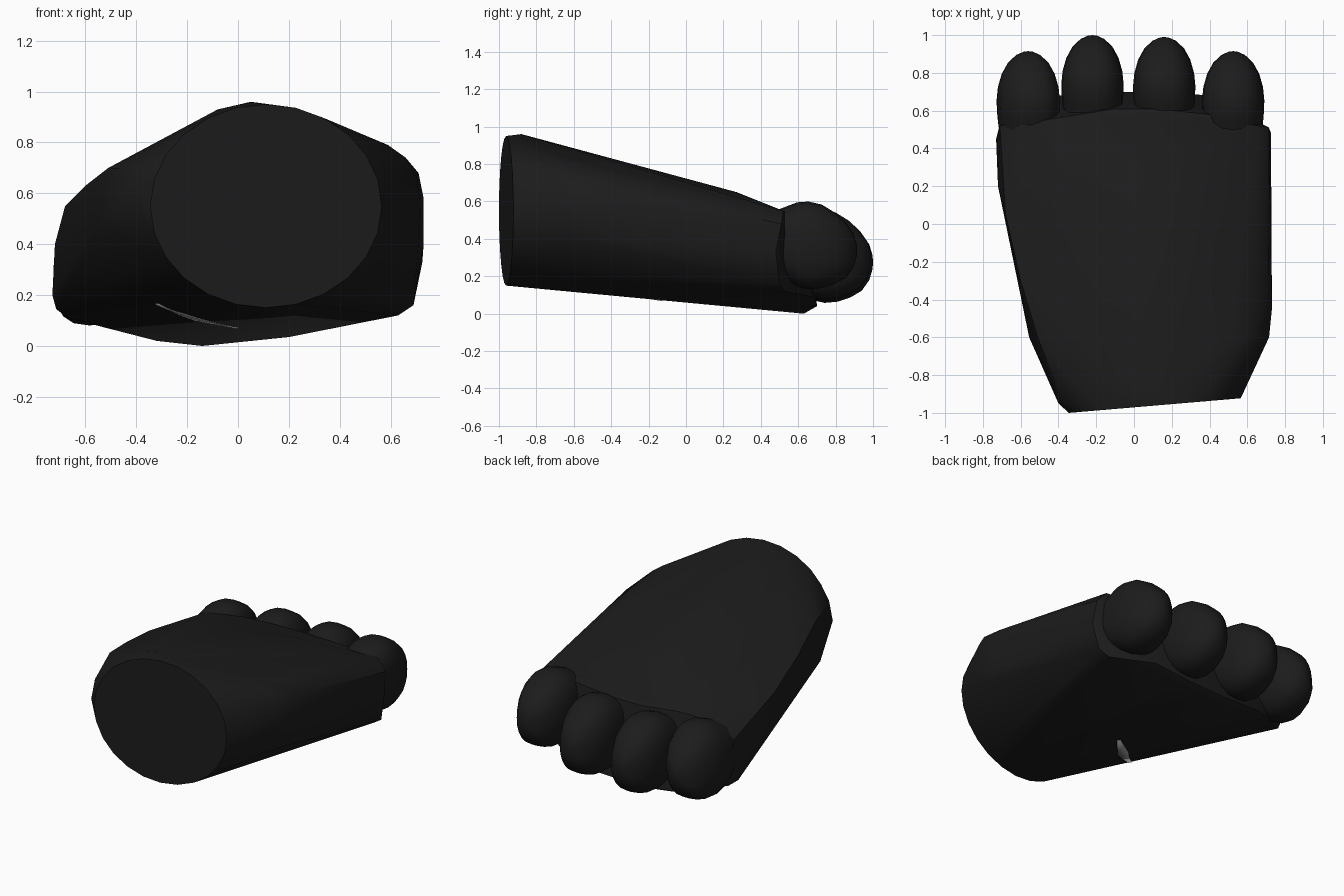
import bpy, bmesh, math

if "Cube" in bpy.data.objects:
    bpy.data.objects.remove(bpy.data.objects["Cube"])


def material(name, value):
    m = bpy.data.materials.new(name)
    m.diffuse_color = (value, value, value, 1)
    m.use_nodes = True
    m.node_tree.nodes["Principled BSDF"].inputs["Base Color"].default_value = m.diffuse_color
    return m


skin = material("charcoal black", 0.0115)
grey = material("mid grey", 0.3)


def finish(bm, name, angle, mat=skin):
    bmesh.ops.recalc_face_normals(bm, faces=bm.faces[:])
    mesh = bpy.data.meshes.new(name)
    bm.to_mesh(mesh)
    bm.free()
    mesh.materials.append(mat)
    ob = bpy.data.objects.new(name, mesh)
    bpy.context.collection.objects.link(ob)
    bpy.ops.object.select_all(action='DESELECT')
    ob.select_set(True)
    bpy.context.view_layer.objects.active = ob
    bpy.ops.object.shade_smooth_by_angle(angle=math.radians(angle))
    return ob


# Foot body: a tight skin stretched over the ankle cut, the instep and the toe line
points = []
for i in range(24):
    a = math.tau * i / 24
    c, s = math.cos(a), math.sin(a)
    x = 0.11 + 0.455 * c
    points.append((x, -1 + 0.085 * (x + 0.345), 0.55 + 0.4 * s))   # slanted flat cut
points += [(0.05, -0.88, 0.96), (0.2, -0.85, 0.935), (-0.08, -0.87, 0.93),
           (-0.4, -0.95, 0.56), (-0.38, -0.94, 0.69)]
# instep section
points += [(x, -0.6, z) for x, z in (
    (-0.51, 0.70), (-0.3, 0.81), (0.5, 0.82), (0.59, 0.79), (0.66, 0.74),
    (0.70, 0.67), (0.715, 0.58), (0.71, 0.40), (-0.555, 0.47))]
points += [(0.73, -0.45, 0.58), (0.73, -0.4, 0.40), (0, 0.27, 0.65), (0.71, -0.4, 0.68),
           (-0.60, -0.3, 0.63), (-0.68, 0.05, 0.55), (-0.72, 0.2, 0.40)]
# ball of the foot, top rim
points += [(-0.71, 0.52, 0.42), (-0.6, 0.53, 0.51), (-0.35, 0.57, 0.53), (-0.1, 0.61, 0.52),
           (0.1, 0.61, 0.52), (0.4, 0.58, 0.53), (0.65, 0.52, 0.55), (0.715, 0.51, 0.48)]
# ball of the foot, sole rim
points += [(-0.73, 0.45, 0.2), (-0.71, 0.53, 0.2), (-0.715, 0.48, 0.145), (-0.67, 0.52, 0.11),
           (-0.32, 0.62, 0.02), (-0.14, 0.63, 0.0), (0.2, 0.65, 0.035), (0.63, 0.52, 0.12),
           (0.69, 0.5, 0.16), (0.725, 0.48, 0.33), (-0.4, 0.68, 0.06), (-0.1, 0.7, 0.04),
           (0.15, 0.7, 0.05), (0.4, 0.68, 0.09)]
bm = bmesh.new()
for p in points:
    bm.verts.new(p)
bmesh.ops.convex_hull(bm, input=bm.verts[:])
loose = [v for v in bm.verts if not v.link_faces]
bmesh.ops.delete(bm, geom=loose, context='VERTS')
bmesh.ops.dissolve_limit(bm, angle_limit=math.radians(2), verts=bm.verts[:], edges=bm.edges[:])
body = finish(bm, "foot_body", 28)

# Worn grey sliver on the sole, laid just under the skin of the body
bm = bmesh.new()
strip = []
for x, y, w in ((-0.32, -0.42, 0.01), (-0.22, -0.34, 0.02), (-0.15, -0.28, 0.03), (0.0, -0.14, 0.01)):
    pair = []
    for sign in (-1, 1):
        px, py = x - sign * w * 0.6, y + sign * w
        hit, loc, normal, index = body.ray_cast((px, py, -1), (0, 0, 1))
        pair.append(bm.verts.new((px, py, loc.z - 0.002)))
    strip.append(pair)
for a, b in zip(strip, strip[1:]):
    bm.faces.new((a[0], a[1], b[1], b[0]))
mark = finish(bm, "sole_mark", 28, grey)
solid = mark.modifiers.new("thickness", 'SOLIDIFY')
solid.thickness, solid.offset = 0.006, 0

# Toe rings: y, centre z, half width, half height
RINGS = [(0.48, 0.33, 0.14, 0.15), (0.62, 0.325, 0.158, 0.215), (0.68, 0.32, 0.163, 0.245),
         (0.74, 0.315, 0.165, 0.255), (0.81, 0.31, 0.158, 0.243), (0.88, 0.30, 0.138, 0.208),
         (0.94, 0.29, 0.105, 0.16), (0.98, 0.29, 0.062, 0.1), (0.997, 0.29, 0.024, 0.04)]
SIDES = 20


def toe(name, x, dy, dz, tall, lean=0.0):
    bm = bmesh.new()
    loops = []
    for y, zc, w, h in RINGS:
        loop = []
        for i in range(SIDES):
            a = math.tau * i / SIDES
            c, s = math.cos(a), math.sin(a)
            px = math.copysign(abs(c) ** 0.8, c) * w
            pz = math.copysign(abs(s) ** 0.8, s) * h * tall
            loop.append(bm.verts.new((x + px + lean * pz, y + dy, zc + dz + pz)))
        loops.append(loop)
    for a, b in zip(loops, loops[1:]):
        for i in range(SIDES):
            j = (i + 1) % SIDES
            bm.faces.new((a[i], a[j], b[j], b[i]))
    bm.faces.new(loops[0])
    tip = bm.verts.new((x, 1.0 + dy, 0.29 + dz))
    for i in range(SIDES):
        bm.faces.new((loops[-1][i], loops[-1][(i + 1) % SIDES], tip))
    finish(bm, name, 45)


# Four toes, the outer pair set back; the left one sits lower and leans
toe("toe_outer_left", -0.56, -0.085, 0.0, 0.92, 0.1)
toe("toe_inner_left", -0.22, 0.0, -0.015, 0.95)
toe("toe_inner_right", 0.16, -0.01, 0.0, 0.95)
toe("toe_outer_right", 0.525, -0.085, 0.05, 0.92)
